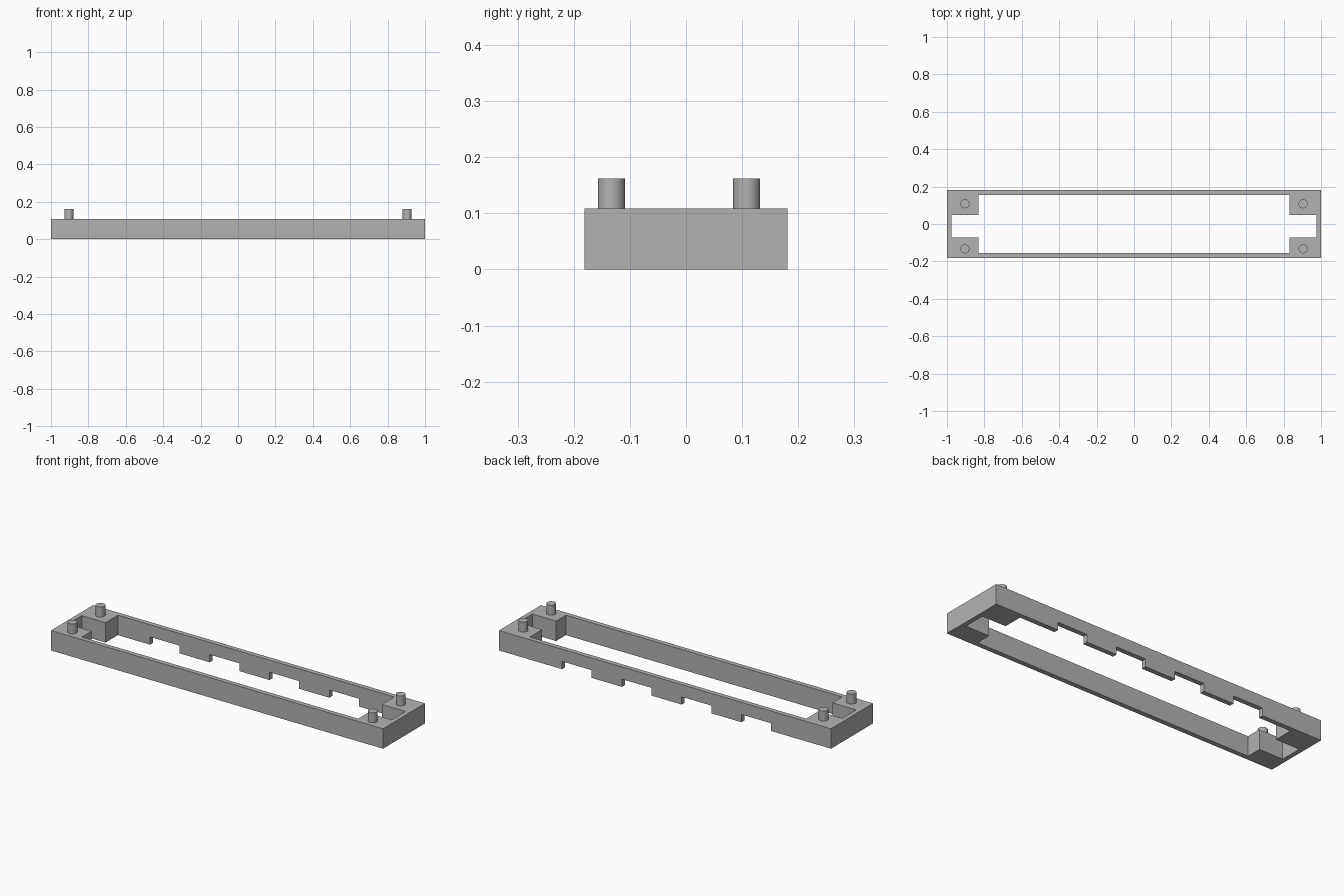
import bpy
import math

if "Cube" in bpy.data.objects:
    bpy.data.objects.remove(bpy.data.objects["Cube"], do_unlink=True)

HEIGHT = 0.1085
PEG_TOP = 0.1625
HALF_DEPTH = 0.181
WALL = 0.026

grey = bpy.data.materials.new("plain grey")
grey.use_nodes = True
colour = (0.45, 0.45, 0.45, 1)
grey.diffuse_color = colour
grey.node_tree.nodes["Principled BSDF"].inputs["Base Color"].default_value = colour


def box(name, x, y, z):
    """Box from (low, high) ranges on each axis."""
    bpy.ops.mesh.primitive_cube_add(
        size=1, location=[(a + b) / 2 for a, b in (x, y, z)])
    obj = bpy.context.object
    obj.name = name
    obj.scale = [b - a for a, b in (x, y, z)]
    bpy.ops.object.transform_apply(location=True, rotation=False, scale=True)
    obj.data.materials.append(grey)
    return obj


def cut(target, cutter):
    """Subtract the cutter from the target, then discard it."""
    cutter.hide_render = True
    mod = target.modifiers.new("cut", "BOOLEAN")
    mod.operation = "DIFFERENCE"
    mod.solver = "EXACT"
    mod.object = cutter
    bpy.context.view_layer.objects.active = target
    bpy.ops.object.modifier_apply(modifier=mod.name)
    bpy.data.objects.remove(cutter, do_unlink=True)


# Frame with solid corner blocks
frame = box("frame", (-1, 1), (-HALF_DEPTH, HALF_DEPTH), (0, HEIGHT))
inner = HALF_DEPTH - WALL
cut(frame, box("long_opening", (-0.832, 0.832), (-inner, inner), (-1, 1)))
for side in (-1, 1):
    span = sorted((side * 0.8, side * 0.975))
    cut(frame, box("end_slot", span, (-0.071, 0.049), (-1, 1)))

# Notches along the bottom of the back wall
for i in range(4):
    x = -0.55 + 0.36 * i
    cut(frame, box("notch", (x - 0.089, x + 0.089), (0.1, 0.3), (-1, 0.042)))

# Locating pegs on the corner blocks
for x, side in ((-0.904, "right"), (0.904, "left")):
    for y, end in ((-0.133, "front"), (0.108, "back")):
        bpy.ops.mesh.primitive_cylinder_add(
            vertices=48, radius=0.024, depth=PEG_TOP - HEIGHT,
            location=(x, y, (PEG_TOP + HEIGHT) / 2))
        peg = bpy.context.object
        peg.name = f"{end}_{side}_peg"
        peg.data.materials.append(grey)
        bpy.ops.object.shade_smooth_by_angle(angle=math.radians(30))
